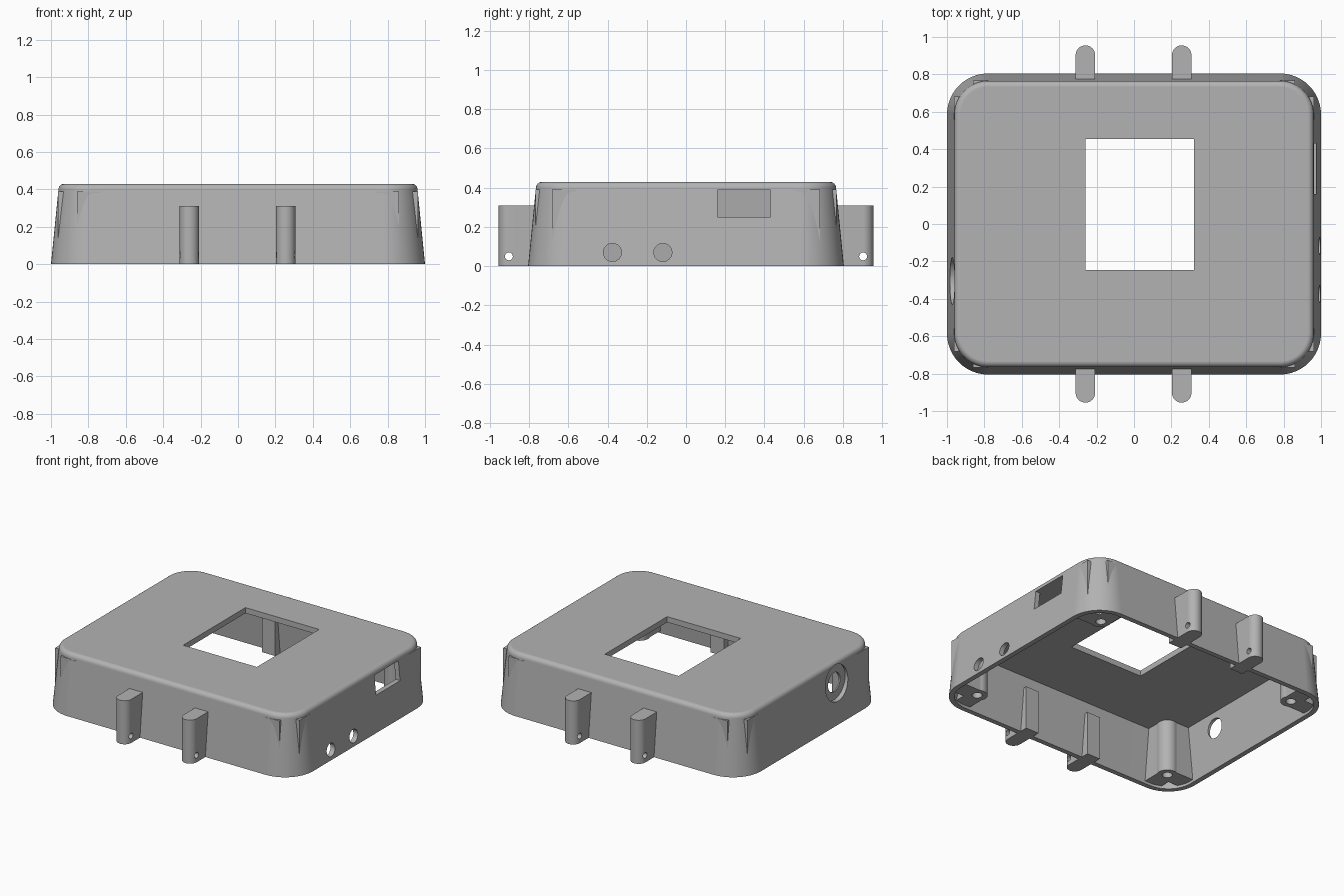
import bpy, bmesh, math
from mathutils import Matrix, Vector

if "Cube" in bpy.data.objects:
    bpy.data.objects.remove(bpy.data.objects["Cube"], do_unlink=True)

GREY = (0.45, 0.45, 0.45, 1)
plastic = bpy.data.materials.new("grey_plastic")
plastic.use_nodes = True
plastic.diffuse_color = GREY
plastic.node_tree.nodes["Principled BSDF"].inputs["Base Color"].default_value = GREY

HALF_X, HALF_Y, CORNER = 1.0, 0.805, 0.22
HEIGHT, CEILING, WALL = 0.43, 0.39, 0.035
TAPER = 0.1        # inward lean of the walls per unit of height
FILLET = 0.032


def finish(name, bm):
    bmesh.ops.recalc_face_normals(bm, faces=bm.faces)
    mesh = bpy.data.meshes.new(name)
    bm.to_mesh(mesh)
    bm.free()
    mesh.materials.append(plastic)
    obj = bpy.data.objects.new(name, mesh)
    bpy.context.collection.objects.link(obj)
    return obj


def activate(obj):
    bpy.ops.object.select_all(action='DESELECT')
    obj.select_set(True)
    bpy.context.view_layer.objects.active = obj


def box(name, lo, hi):
    bm = bmesh.new()
    lo, hi = Vector(lo), Vector(hi)
    size = Matrix.Diagonal((*(hi - lo), 1))
    bmesh.ops.create_cube(bm, size=1, matrix=Matrix.Translation((lo + hi) / 2) @ size)
    return finish(name, bm)


def cylinder(name, centre, radius, length, axis='Z'):
    bm = bmesh.new()
    turn = Matrix.Rotation(math.pi / 2, 4, 'Y') if axis == 'X' else Matrix()
    bmesh.ops.create_cone(bm, cap_ends=True, segments=40, radius1=radius, radius2=radius,
                          depth=length, matrix=Matrix.Translation(centre) @ turn)
    return finish(name, bm)


def combine(obj, other, operation):
    mod = obj.modifiers.new("combine", 'BOOLEAN')
    mod.operation, mod.solver, mod.object = operation, 'EXACT', other
    activate(obj)
    bpy.ops.object.modifier_apply(modifier=mod.name)
    bpy.data.objects.remove(other, do_unlink=True)


def smooth(obj):
    activate(obj)
    bpy.ops.object.shade_smooth_by_angle(angle=math.radians(30))
    mod = obj.modifiers.new("even_shading", 'WEIGHTED_NORMAL')
    mod.keep_sharp = True


def ring(bm, inset, z, steps=12):
    """Rounded rectangle shrunk evenly by inset."""
    verts = []
    cx, cy, r = HALF_X - CORNER, HALF_Y - CORNER, CORNER - inset
    for q, (sx, sy) in enumerate([(1, 1), (-1, 1), (-1, -1), (1, -1)]):
        for i in range(steps + 1):
            a = (q + i / steps) * math.pi / 2
            verts.append(bm.verts.new((sx * cx + r * math.cos(a), sy * cy + r * math.sin(a), z)))
    return verts


# Tapered shell, open below, with a rounded top edge
bm = bmesh.new()
shoulder = HEIGHT - FILLET
levels = [(0, 0)]
for i in range(7):
    a = i / 6 * math.pi / 2
    levels.append((TAPER * shoulder + FILLET * (1 - math.cos(a)), shoulder + FILLET * math.sin(a)))
outer = [ring(bm, *level) for level in levels]
inner = [ring(bm, WALL, 0), ring(bm, WALL + TAPER * CEILING, CEILING)]
for loops in (outer, inner, [outer[0], inner[0]]):
    for a, b in zip(loops, loops[1:]):
        for i in range(len(a)):
            j = (i + 1) % len(a)
            bm.faces.new((a[i], a[j], b[j], b[i]))
bm.faces.new(outer[-1])
bm.faces.new(inner[-1])
shell = finish("case_shell", bm)

# Openings: screen, side socket, two jacks, recessed button
cutters = [
    box("screen_cut", (-0.26, -0.245, 0.3), (0.32, 0.455, 0.6)),
    box("socket_cut", (0.85, 0.16, 0.25), (1.1, 0.43, 0.388)),
    cylinder("jack_cut_front", (1, -0.375, 0.07), 0.046, 0.3, 'X'),
    cylinder("jack_cut_rear", (1, -0.118, 0.07), 0.046, 0.3, 'X'),
    cylinder("recess_cut", (-1.052, -0.305, 0.28), 0.125, 0.2, 'X'),
    cylinder("button_cut", (-1, -0.305, 0.28), 0.068, 0.3, 'X'),
]
for cutter in cutters:
    combine(shell, cutter, 'DIFFERENCE')
smooth(shell)

# Screw posts with two wings that reach the walls
BOSS_X, BOSS_Y, BOSS_R, LOW = 0.80, 0.62, 0.062, 0.018
for sx, side in ((1, "left"), (-1, "right")):
    for sy, end in ((-1, "front"), (1, "rear")):
        x, y = sx * BOSS_X, sy * BOSS_Y
        post = cylinder(f"screw_post_{end}_{side}", (x, y, (LOW + CEILING) / 2),
                        BOSS_R + 0.006, CEILING - LOW)
        ys, xs = sorted((y, sy * 0.767)), sorted((x, sx * 0.962))
        combine(post, box("wing", (x - BOSS_R, ys[0], LOW), (x + BOSS_R, ys[1], CEILING)), 'UNION')
        combine(post, box("wing", (xs[0], y - BOSS_R, LOW), (xs[1], y + BOSS_R, CEILING)), 'UNION')
        combine(post, cylinder("screw_cut", (x, y, 0.1), 0.033, 0.4), 'DIFFERENCE')
        smooth(post)

# Mounting lugs through the front and rear walls, each with a cross hole
LUG_R, LUG_TOP = 0.052, 0.31
for lx, side in ((0.255, "left"), (-0.26, "right")):
    for sy, end in ((-1, "front"), (1, "rear")):
        bm = bmesh.new()
        outline = [(lx + LUG_R, sy * 0.715)]
        for i in range(17):
            a = i / 16 * math.pi
            outline.append((lx + LUG_R * math.cos(a), sy * (0.903 + LUG_R * math.sin(a))))
        outline.append((lx - LUG_R, sy * 0.715))
        base = bm.faces.new([bm.verts.new((px, py, 0)) for px, py in outline])
        top = bmesh.ops.extrude_face_region(bm, geom=[base])["geom"]
        bmesh.ops.translate(bm, vec=(0, 0, LUG_TOP),
                            verts=[v for v in top if isinstance(v, bmesh.types.BMVert)])
        lug = finish(f"mounting_lug_{end}_{side}", bm)
        combine(lug, cylinder("pin_cut", (lx, sy * 0.903, 0.05), 0.02, 0.3, 'X'), 'DIFFERENCE')
        smooth(lug)
